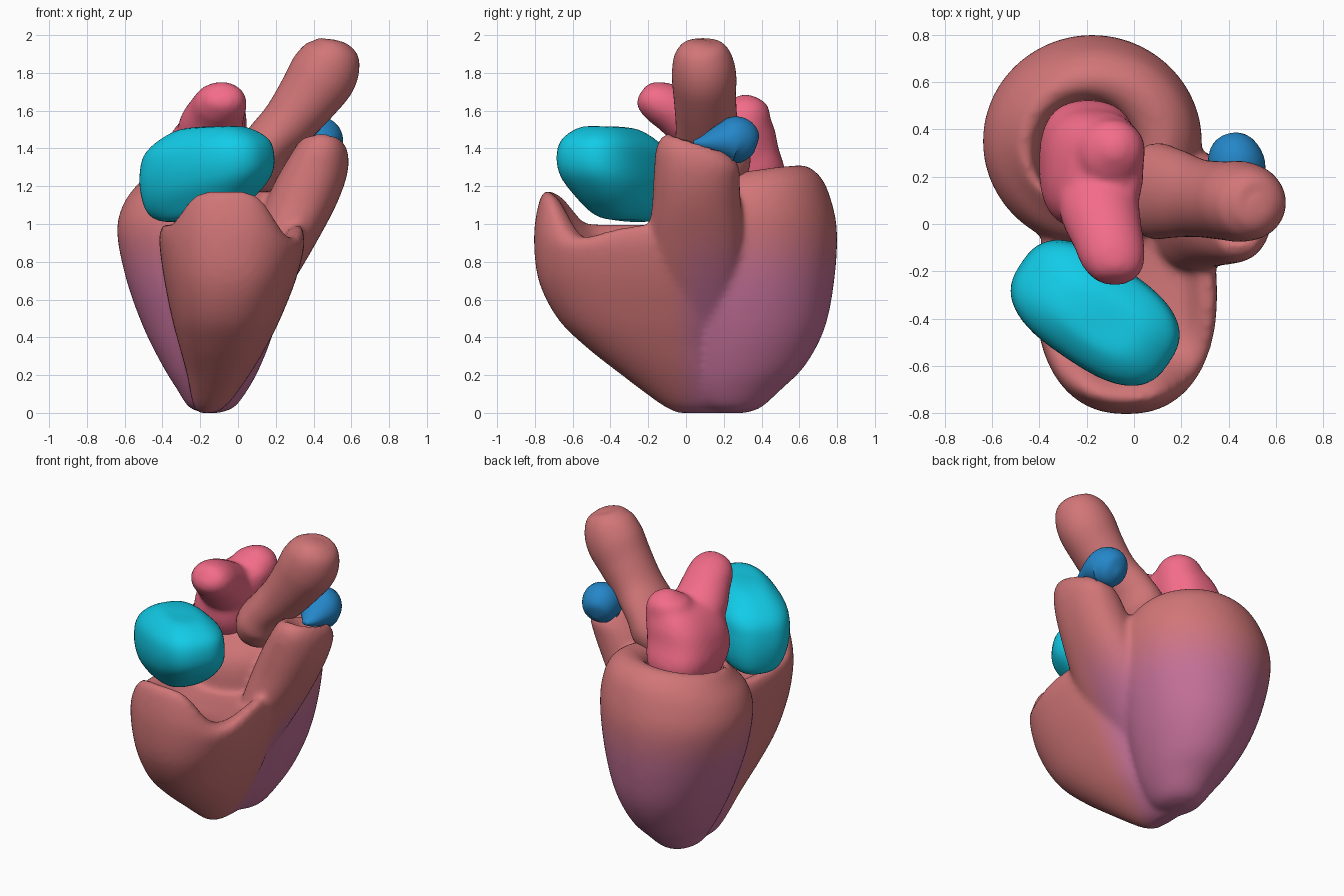
import bpy, bmesh, math
from mathutils import Vector

N = 56  # points around each cross-section


def spline(rows, steps=5):
    """Catmull-Rom interpolation of number rows."""
    out = []
    for i in range(len(rows) - 1):
        p0, p1 = rows[max(i - 1, 0)], rows[i]
        p2, p3 = rows[i + 1], rows[min(i + 2, len(rows) - 1)]
        for s in range(steps):
            t = s / steps
            out.append([0.5 * (2 * b + (c - a) * t + (2 * a - 5 * b + 4 * c - d) * t * t
                               + (3 * b - a - 3 * c + d) * t ** 3)
                        for a, b, c, d in zip(p0, p1, p2, p3)])
    return out + [list(rows[-1])]


def skin(bm, rings):
    vs = [[bm.verts.new(p) for p in r] for r in rings]
    faces = []
    for a, b in zip(vs, vs[1:]):
        for j in range(N):
            k = (j + 1) % N
            faces.append(bm.faces.new((a[j], a[k], b[k], b[j])))
    faces += [bm.faces.new(vs[0]), bm.faces.new(vs[-1])]
    bmesh.ops.recalc_face_normals(bm, faces=faces)


def stack(bm, rows, rot=0, power=2.0, bump=None):
    """Horizontal sections: z, x centre, y centre, x radius, y radius, tilt x, tilt y, bump."""
    rings = []
    for z, cx, cy, a, b, tx, ty, h in spline(rows):
        ring = []
        for j in range(N):
            t = 2 * math.pi * j / N
            c, s = math.cos(t), math.sin(t)
            u = a * math.copysign(abs(c) ** (2 / power), c)
            v = b * math.copysign(abs(s) ** (2 / power), s)
            x = u * math.cos(rot) - v * math.sin(rot)
            y = u * math.sin(rot) + v * math.cos(rot)
            ring.append((cx + x, cy + y, z + tx * x + ty * y + (h * bump(t) if bump else 0)))
        rings.append(ring)
    skin(bm, rings)


def box_rows(rows):
    """Turn z, x min, x max, y min, y max, tilts, bump into stack rows."""
    return [(z, (a + b) / 2, (c + d) / 2, (b - a) / 2, (d - c) / 2, *(list(r) + [0, 0, 0])[:3])
            for z, a, b, c, d, *r in rows]


def tube(bm, path, ref):
    """Round tube along x, y, z, side radius, other radius."""
    pts, ref = spline(path), Vector(ref)
    rings = []
    for i, p in enumerate(pts):
        tan = Vector(pts[min(i + 1, len(pts) - 1)][:3]) - Vector(pts[max(i - 1, 0)][:3])
        u = tan.cross(ref).normalized()
        v = tan.cross(u).normalized()
        rings.append([Vector(p[:3]) + u * p[3] * math.cos(2 * math.pi * j / N)
                      + v * p[4] * math.sin(2 * math.pi * j / N) for j in range(N)])
    skin(bm, rings)


def material(name, rgb):
    m = bpy.data.materials.new(name)
    m.diffuse_color = (*rgb, 1)
    return m


def finish(name, bm, mats, smooth=0):
    """Make the object; with smooth > 0 fuse overlapping pieces and soften them."""
    me = bpy.data.meshes.new(name)
    bm.to_mesh(me)
    bm.free()
    ob = bpy.data.objects.new(name, me)
    bpy.context.collection.objects.link(ob)
    if smooth:
        r = ob.modifiers.new("fuse", 'REMESH')
        r.mode, r.voxel_size = 'VOXEL', 0.018
        s = ob.modifiers.new("soften", 'SMOOTH')
        s.factor, s.iterations = 0.5, smooth
        dg = bpy.context.evaluated_depsgraph_get()
        ob.data = bpy.data.meshes.new_from_object(ob.evaluated_get(dg))
        ob.modifiers.clear()
    ob.data.materials.clear()
    for m in mats:
        ob.data.materials.append(m)
    ob.data.shade_smooth()
    return ob


def step(a, b, v):
    t = min(max((v - a) / (b - a), 0), 1)
    return t * t * (3 - 2 * t)


# Muscle colours, salmon fading to mauve
salmon, mauve = (0.64, 0.18, 0.185), (0.54, 0.16, 0.31)
shades = [material(f"muscle_{i}", [a + (b - a) * i / 15 for a, b in zip(salmon, mauve)])
          for i in range(16)]


# Raised front lip of the right ventricle
def lip(t):
    d = math.degrees(t) - 360 if t > math.pi else math.degrees(t)
    return math.exp(-((d + 96) / 40) ** 4) - 0.4 * math.exp(-((d + 32) / 24) ** 2)


bm = bmesh.new()
# Left ventricle: thick cup, outside up over the rim and down inside
stack(bm, box_rows([
    (0.00, -0.18, -0.10, 0.19, 0.32), (0.03, -0.26, -0.02, 0.09, 0.40),
    (0.12, -0.32, 0.05, 0.02, 0.50), (0.25, -0.40, 0.12, -0.03, 0.63),
    (0.45, -0.50, 0.195, -0.07, 0.735), (0.70, -0.59, 0.255, -0.10, 0.785),
    (0.95, -0.64, 0.285, -0.10, 0.80), (1.10, -0.61, 0.28, -0.07, 0.77, 0, 0.05),
    (1.21, -0.54, 0.23, 0.00, 0.71, 0.03, 0.12), (1.27, -0.47, 0.13, 0.06, 0.61, 0.04, 0.15),
    (1.21, -0.42, 0.02, 0.06, 0.53, 0.03, 0.12), (1.00, -0.38, 0.00, 0.08, 0.50),
    (0.60, -0.30, -0.05, 0.12, 0.45), (0.35, -0.20, -0.12, 0.24, 0.30)]))
# Right ventricle: shallow cup
stack(bm, box_rows([
    (0.00, -0.21, -0.12, -0.05, 0.20), (0.05, -0.24, -0.05, -0.14, 0.24),
    (0.20, -0.27, 0.06, -0.34, 0.22), (0.35, -0.31, 0.15, -0.53, 0.20),
    (0.50, -0.35, 0.225, -0.68, 0.22), (0.70, -0.39, 0.305, -0.78, 0.23),
    (0.88, -0.415, 0.35, -0.805, 0.22, 0, 0, 0.05),
    (0.97, -0.41, 0.345, -0.78, 0.18, 0, 0, 0.14),
    (1.00, -0.38, 0.325, -0.74, 0.16, 0, 0, 0.175),
    (0.98, -0.33, 0.27, -0.67, 0.10, 0, 0, 0.14),
    (0.91, -0.25, 0.22, -0.58, 0.05, 0, 0, 0.03), (0.88, -0.15, 0.12, -0.42, -0.10),
    (0.875, -0.03, 0.00, -0.27, -0.24)]), power=2.3, bump=lip)
# Outflow neck of the right ventricle
stack(bm, box_rows([
    (0.40, 0.00, 0.10, 0.00, 0.16), (0.55, 0.00, 0.20, -0.12, 0.24),
    (0.74, 0.03, 0.32, -0.20, 0.29), (0.92, 0.08, 0.425, -0.20, 0.30),
    (1.10, 0.14, 0.52, -0.18, 0.29), (1.25, 0.21, 0.575, -0.17, 0.285, 0, -0.1),
    (1.36, 0.28, 0.585, -0.155, 0.28, 0, -0.25), (1.43, 0.33, 0.55, -0.10, 0.22, 0, -0.3),
    (1.40, 0.38, 0.52, -0.04, 0.17, 0, -0.3), (1.34, 0.42, 0.48, 0.02, 0.10)]), power=2.2)
heart = finish("ventricles", bm, shades, 10)
for p in heart.data.polygons:
    c = p.center
    edge = -0.04 - 0.12 * step(0, -0.4, c.x)
    p.material_index = round(15 * (1 - step(0.62, 1.06, c.z)) * step(edge - 0.06, edge + 0.14, c.y))

# Right atrium: rounded block, turned and tilted
bm = bmesh.new()
cx, cy = -0.165, -0.378
stack(bm, [
    (1.02, cx - 0.04, cy + 0.04, 0.03, 0.03, 0, 0, 0),
    (1.035, cx - 0.04, cy + 0.04, 0.18, 0.11, 0.12, -0.06, 0),
    (1.10, cx - 0.02, cy + 0.03, 0.30, 0.17, 0.16, -0.12, 0),
    (1.20, cx, cy + 0.01, 0.365, 0.215, 0.16, -0.10, 0),
    (1.32, cx, cy, 0.375, 0.225, 0.14, -0.06, 0),
    (1.42, cx, cy, 0.335, 0.205, 0.10, -0.06, 0),
    (1.50, cx + 0.01, cy - 0.01, 0.20, 0.12, 0.06, -0.05, 0),
    (1.515, cx + 0.01, cy - 0.01, 0.03, 0.03, 0, 0, 0)], rot=math.radians(-34), power=2.7)
finish("right_atrium", bm, [material("teal", (0.006, 0.60, 0.80))])

# Left atrium: sack with a front and a rear lobe
bm = bmesh.new()
stack(bm, box_rows([
    (1.06, -0.22, -0.16, 0.24, 0.30), (1.10, -0.33, -0.06, 0.10, 0.46),
    (1.26, -0.40, 0.01, -0.01, 0.525), (1.40, -0.385, 0.03, -0.02, 0.49),
    (1.50, -0.34, 0.04, 0.01, 0.47), (1.58, -0.26, 0.03, 0.08, 0.43),
    (1.61, -0.16, -0.04, 0.18, 0.35)]), power=2.6)
tube(bm, [(-0.17, 0.22, 1.40, 0.10, 0.14), (-0.15, 0.08, 1.50, 0.15, 0.17),
          (-0.11, -0.06, 1.60, 0.13, 0.15), (-0.085, -0.16, 1.65, 0.11, 0.135),
          (-0.08, -0.23, 1.675, 0.07, 0.09), (-0.08, -0.25, 1.685, 0.01, 0.01)], (1, 0, 0))
tube(bm, [(-0.13, 0.31, 1.38, 0.16, 0.16), (-0.10, 0.31, 1.54, 0.14, 0.15),
          (-0.085, 0.31, 1.63, 0.12, 0.12), (-0.085, 0.305, 1.69, 0.02, 0.02)], (1, 0, 0))
finish("left_atrium", bm, [material("pink", (0.90, 0.15, 0.25))], 16)

# Aorta: leaning trunk
bm = bmesh.new()
tube(bm, [(0.06, 0.14, 1.16, 0.03, 0.03), (0.065, 0.14, 1.20, 0.12, 0.14),
          (0.09, 0.14, 1.31, 0.15, 0.20), (0.16, 0.13, 1.42, 0.135, 0.19),
          (0.27, 0.11, 1.54, 0.145, 0.165), (0.37, 0.10, 1.67, 0.165, 0.165),
          (0.45, 0.095, 1.79, 0.18, 0.17), (0.50, 0.085, 1.89, 0.155, 0.15),
          (0.522, 0.08, 1.95, 0.10, 0.105), (0.528, 0.08, 1.97, 0.03, 0.03)], (0, 1, 0))
finish("aorta", bm, [shades[0]])

# Pulmonary artery: teardrop bulb on the outflow neck
bm = bmesh.new()
tube(bm, [(0.46, 0.04, 1.43, 0.02, 0.012), (0.46, 0.10, 1.43, 0.06, 0.045),
          (0.445, 0.19, 1.44, 0.11, 0.095), (0.43, 0.265, 1.44, 0.12, 0.13),
          (0.415, 0.325, 1.39, 0.085, 0.09), (0.41, 0.35, 1.37, 0.02, 0.02)], (0, 0, 1))
finish("pulmonary_artery", bm, [material("blue", (0.018, 0.24, 0.58))])
